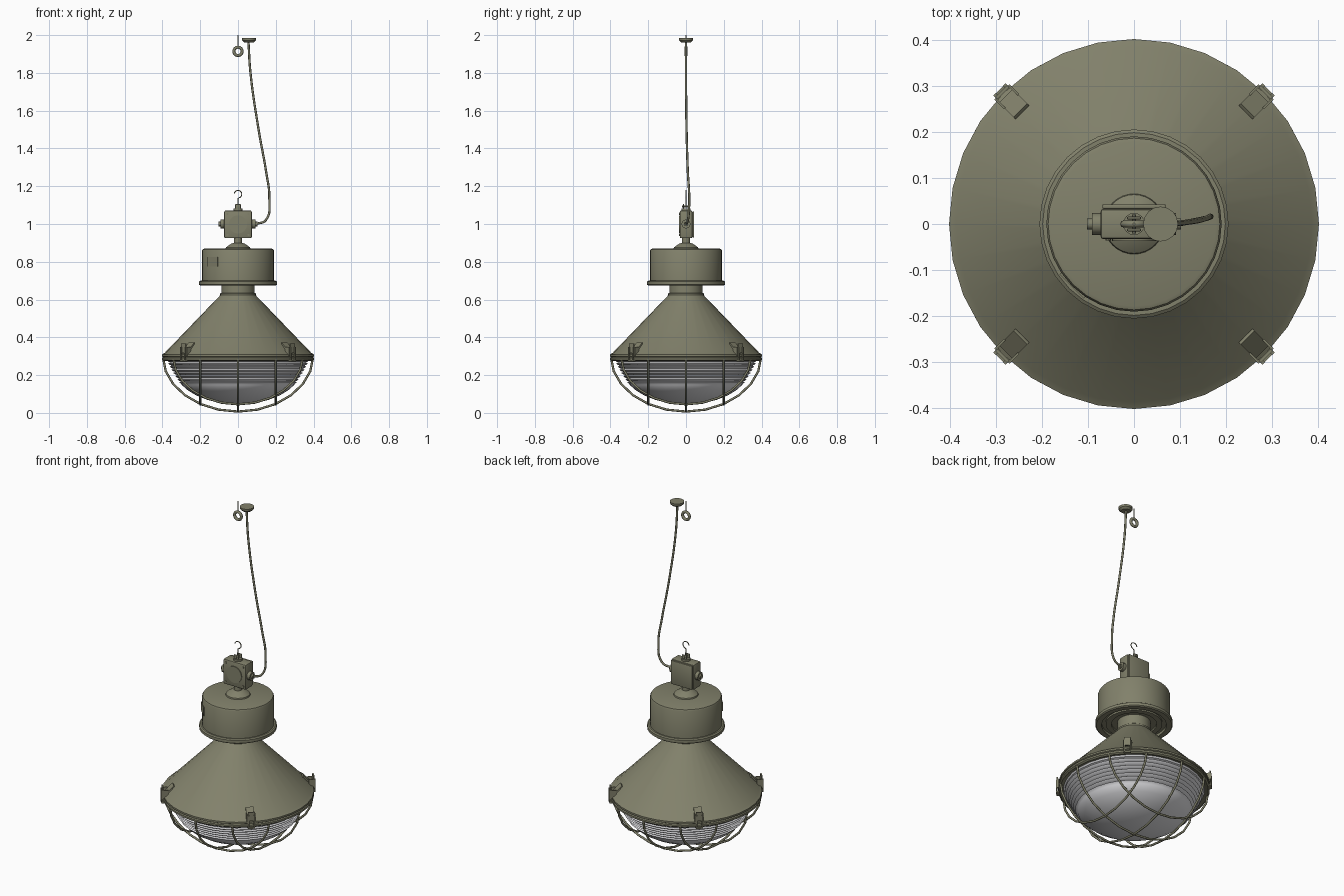
import bpy, bmesh, math
from mathutils import Vector, Matrix

if "Cube" in bpy.data.objects:
    bpy.data.objects.remove(bpy.data.objects["Cube"])


def material(name, rgb):
    m = bpy.data.materials.new(name)
    m.diffuse_color = (*rgb, 1)
    m.use_nodes = True
    m.node_tree.nodes["Principled BSDF"].inputs["Base Color"].default_value = m.diffuse_color
    return m


GREEN = material("olive paint", (0.222, 0.220, 0.147))
GLASS = material("pale grey glass", (0.75, 0.75, 0.77))


def finish(name, bm, mat, angle=35):
    bmesh.ops.recalc_face_normals(bm, faces=bm.faces)
    me = bpy.data.meshes.new(name)
    bm.to_mesh(me)
    bm.free()
    me.materials.append(mat)
    ob = bpy.data.objects.new(name, me)
    bpy.context.collection.objects.link(ob)
    bpy.ops.object.select_all(action='DESELECT')
    ob.select_set(True)
    bpy.context.view_layer.objects.active = ob
    bpy.ops.object.shade_smooth_by_angle(angle=math.radians(angle))
    return ob


def lathe(name, profile, mat=GREEN, seg=32, closed=False):
    """Revolve (radius, z) points about z; radius 0 makes a pole."""
    bm = bmesh.new()
    rings = []
    for r, z in profile:
        n = 1 if r == 0 else seg
        rings.append([bm.verts.new((r * math.cos(2 * math.pi * i / seg),
                                    r * math.sin(2 * math.pi * i / seg), z)) for i in range(n)])
    pairs = list(zip(rings, rings[1:])) + ([(rings[-1], rings[0])] if closed else [])
    for a, b in pairs:
        for i in range(seg):
            j = (i + 1) % seg
            q = [a[i % len(a)], a[j % len(a)], b[j % len(b)], b[i % len(b)]]
            bm.faces.new(list(dict.fromkeys(q)))
    return finish(name, bm, mat)


def box(name, size, loc, bevel=0.0, rot=Matrix(), mat=GREEN):
    bm = bmesh.new()
    bmesh.ops.create_cube(bm, size=1)
    bmesh.ops.scale(bm, vec=size, verts=bm.verts)
    if bevel:
        bmesh.ops.bevel(bm, geom=bm.edges[:], offset=bevel, segments=2, affect='EDGES', profile=0.5)
    bmesh.ops.transform(bm, matrix=rot @ Matrix.Translation(loc), verts=bm.verts)
    return finish(name, bm, mat)


def rod(name, a, b, r1, r2=None, seg=16):
    a, b = Vector(a), Vector(b)
    bm = bmesh.new()
    bmesh.ops.create_cone(bm, cap_ends=True, segments=seg, radius1=r1,
                          radius2=r1 if r2 is None else r2, depth=(b - a).length)
    q = Vector((0, 0, 1)).rotation_difference(b - a).to_matrix().to_4x4()
    bmesh.ops.transform(bm, matrix=Matrix.Translation((a + b) / 2) @ q, verts=bm.verts)
    return finish(name, bm, GREEN)


def wire(name, pts, r, smooth=False, cyclic=False):
    cu = bpy.data.curves.new(name, 'CURVE')
    cu.dimensions = '3D'
    cu.bevel_depth = r
    cu.bevel_resolution = 2
    cu.use_fill_caps = True
    cu.materials.append(GREEN)
    if smooth:
        sp = cu.splines.new('BEZIER')
        sp.bezier_points.add(len(pts) - 1)
        for p, co in zip(sp.bezier_points, pts):
            p.co = co
            p.handle_left_type = p.handle_right_type = 'AUTO'
        sp.resolution_u = 6
    else:
        sp = cu.splines.new('POLY')
        sp.points.add(len(pts) - 1)
        for p, co in zip(sp.points, pts):
            p.co = (*co, 1)
        sp.use_cyclic_u = cyclic
    ob = bpy.data.objects.new(name, cu)
    bpy.context.collection.objects.link(ob)
    return ob


def arc(cx, cz, r, a0, a1, n=16, y=0.0):
    return [(cx + r * math.cos(math.radians(a0 + (a1 - a0) * i / n)), y,
             cz + r * math.sin(math.radians(a0 + (a1 - a0) * i / n))) for i in range(n + 1)]


# Conical shade with rolled rim
lathe("shade", [(0.36, 0.285), (0.394, 0.275), (0.403, 0.281), (0.403, 0.291), (0.396, 0.295),
                (0.403, 0.299), (0.403, 0.309), (0.388, 0.318), (0.092, 0.625),
                (0.084, 0.625), (0.36, 0.312)], closed=True)

# Neck and ballast housing with stepped underside
lathe("neck", [(0, 0.62), (0.094, 0.62), (0.094, 0.632), (0.088, 0.636), (0.088, 0.69), (0, 0.69)])
lathe("housing", [(0, 0.69), (0.12, 0.69), (0.12, 0.68), (0.15, 0.68), (0.15, 0.69), (0.172, 0.69),
                  (0.172, 0.674), (0.200, 0.674), (0.206, 0.679), (0.206, 0.695), (0.199, 0.700),
                  (0.191, 0.700), (0.191, 0.858), (0.187, 0.866), (0.179, 0.869), (0, 0.869)])
lathe("housing_collar", [(0.066, 0.868), (0.064, 0.876), (0.035, 0.897), (0.022, 0.90),
                         (0.022, 0.93), (0, 0.93)])
# Small plate on the front left of the housing
R = Matrix.Rotation(math.radians(-45), 4, 'Z')
box("housing_plate", (0.075, 0.008, 0.05), (0, -0.188, 0.80), 0, R)

# Glass bowl: stepped ribs above, smooth cap below
ribs = []
n = 8
for i in range(n):
    z0 = 0.285 - 0.135 * i / n
    r0 = 0.375 - 0.075 * (i / n) ** 1.2
    r1 = 0.375 - 0.075 * ((i + 1) / n) ** 1.2
    ribs += [(r0 - 0.010, z0), (r0, z0 - 0.006), (r1, z0 - 0.135 / n + 0.003)]
cap = [(0.298, 0.148), (0.265, 0.119), (0.22, 0.092), (0.165, 0.070),
       (0.11, 0.056), (0.055, 0.048), (0, 0.045)]
lathe("glass_bowl", ribs + cap, GLASS)

# Wire guard: three hoops each way over the bowl
for axis in range(2):
    for k in (-0.2, 0, 0.2):
        half = math.sqrt(0.396 ** 2 - k * k)
        pts = []
        for i in range(13):
            a = math.pi * i / 12
            u = -half * math.cos(a)
            z = 0.287 - 0.280 * (half / 0.396) * math.sin(a) ** 1.06
            pts.append((k, u, z) if axis else (u, k, z))
        wire("guard_wire", pts, 0.006)

# Four toggle clips on the diagonals
for i in range(4):
    R = Matrix.Rotation(math.radians(45 + 90 * i), 4, 'Z')
    tilt = Matrix.Translation((0.368, 0, 0.345)) @ Matrix.Rotation(math.radians(46), 4, 'Y')
    box("clip_base", (0.065, 0.042, 0.008), (0, 0, 0.002), 0, R @ tilt)
    for s in (-1, 1):
        box("clip_side", (0.030, 0.005, 0.05), (0.392, s * 0.021, 0.325), 0, R)
        box("clip_link", (0.007, 0.007, 0.075), (0.411, s * 0.015, 0.312), 0, R)
    box("clip_lever", (0.007, 0.036, 0.05), (0.406, 0, 0.342), 0, R)
    box("clip_hook", (0.018, 0.038, 0.008), (0.405, 0, 0.277), 0, R)

# Junction box with round cover, screws and side glands
box("junction_box", (0.146, 0.066, 0.146), (0, 0, 0.998), 0.007)
box("junction_lid", (0.138, 0.010, 0.138), (0, 0.038, 0.998), 0.003)
rod("cover_disc", (0, -0.031, 0.998), (0, -0.037, 0.998), 0.048, seg=24)
for sx in (-1, 1):
    for sz in (-1, 1):
        rod("lid_screw", (sx * 0.056, -0.031, 0.998 + sz * 0.056),
            (sx * 0.056, -0.036, 0.998 + sz * 0.056), 0.006, seg=8)
    rod("gland_nut", (sx * 0.072, 0, 1.0), (sx * 0.092, 0, 1.0), 0.024, seg=12)
    rod("gland_tip", (sx * 0.090, 0, 1.0), (sx * 0.102, 0, 1.0), 0.012)

# Hanging bracket and hook on top of the box
rod("hanger_base", (0, 0, 1.068), (0, 0, 1.082), 0.024)
for s in (-1, 1):
    box("hanger_cheek", (0.030, 0.006, 0.030), (0, s * 0.013, 1.09), 0.002)
rod("hanger_pin", (0, -0.021, 1.093), (0, 0.021, 1.093), 0.005, seg=10)
wire("hanger_hook", [(0, 0, 1.09), (0, 0, 1.135)] + arc(0, 1.158, 0.02, -90, 170)[1:], 0.0025)

# Ceiling eye and its shank
wire("ceiling_eye", arc(0, 1.914, 0.022, 0, 345, 23), 0.008, cyclic=True)
rod("ceiling_shank", (0, 0, 1.935), (0, 0, 2.0), 0.003, seg=8)

# Ceiling rose and drooping supply cable
rose = lathe("ceiling_rose", [(0, 1.962), (0.026, 1.962), (0.037, 1.972), (0.038, 1.984), (0, 1.984)], seg=16)
rose.location.x = 0.058
wire("supply_cable", [(0.055, 0, 1.97), (0.066, 0, 1.80), (0.109, 0.003, 1.5), (0.150, 0.010, 1.27),
                      (0.166, 0.017, 1.14), (0.147, 0.010, 1.02), (0.095, 0, 1.0)], 0.006, smooth=True)
